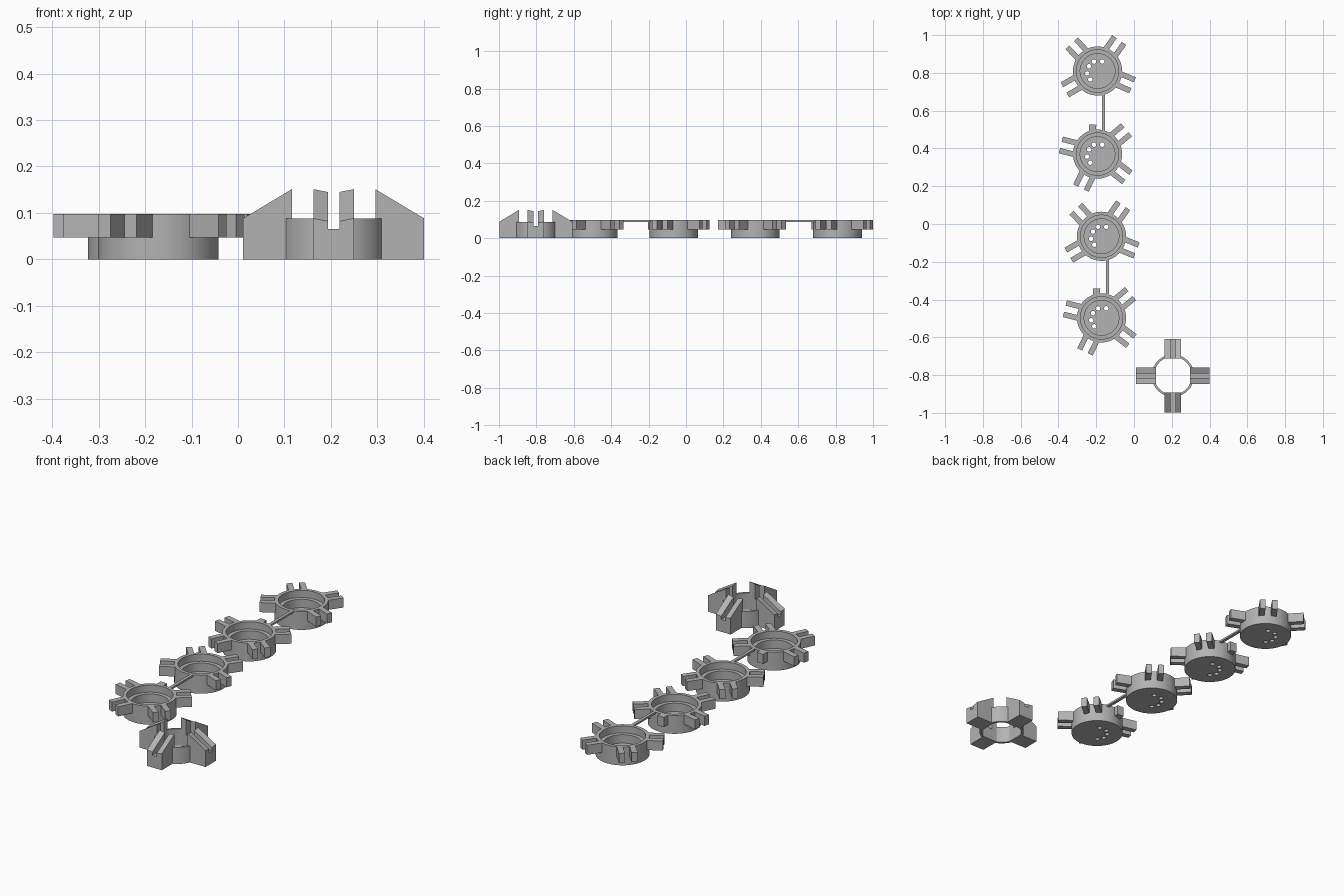
import bpy, bmesh, math
from mathutils import Matrix, Vector

if "Cube" in bpy.data.objects:
    bpy.data.objects.remove(bpy.data.objects["Cube"])

grey = bpy.data.materials.new("plain_grey")
grey.diffuse_color = (0.45, 0.45, 0.45, 1)
grey.use_nodes = True
grey.node_tree.nodes["Principled BSDF"].inputs["Base Color"].default_value = grey.diffuse_color


def add(name, bm, loc=(0, 0, 0), rot=0):
    bmesh.ops.remove_doubles(bm, verts=bm.verts, dist=1e-5)
    bmesh.ops.recalc_face_normals(bm, faces=bm.faces)
    me = bpy.data.meshes.new(name)
    bm.to_mesh(me)
    bm.free()
    me.materials.append(grey)
    return place(name, me, loc, rot)


def place(name, me, loc, rot=0):
    ob = bpy.data.objects.new(name, me)
    ob.location = loc
    ob.rotation_euler[2] = rot
    bpy.context.collection.objects.link(ob)
    return ob


def revolve(profile, closed, steps=72):
    """Spin (radius, z) points around the z axis."""
    bm = bmesh.new()
    vs = [bm.verts.new((r, 0, z)) for r, z in profile]
    es = [bm.edges.new(p) for p in zip(vs, vs[1:])]
    if closed:
        es.append(bm.edges.new((vs[-1], vs[0])))
    bmesh.ops.spin(bm, geom=vs + es, axis=(0, 0, 1), cent=(0, 0, 0),
                   angle=math.tau, steps=steps, use_merge=True)
    return bm


def box(bm, x0, x1, y0, y1, z0, z1):
    size = Vector((x1 - x0, y1 - y0, z1 - z0))
    mid = Vector((x0 + x1, y0 + y1, z0 + z1)) / 2
    bmesh.ops.create_cube(bm, size=1, matrix=Matrix.Translation(mid) @ Matrix.Diagonal(size).to_4x4())


def cut(ob, bm):
    """Subtract a helper mesh and bake the result."""
    helper = add("cutter", bm)
    helper.hide_render = True
    mod = ob.modifiers.new("cut", 'BOOLEAN')
    mod.operation, mod.solver, mod.object = 'DIFFERENCE', 'EXACT', helper
    dg = bpy.context.evaluated_depsgraph_get()
    me = bpy.data.meshes.new_from_object(ob.evaluated_get(dg))
    ob.modifiers.clear()
    ob.data = me
    bpy.data.objects.remove(helper)


def smooth(ob):
    bpy.ops.object.select_all(action='DESELECT')
    ob.select_set(True)
    bpy.context.view_layer.objects.active = ob
    bpy.ops.object.shade_smooth_by_angle(angle=math.radians(30))


# Stepped cup with five small drain holes
TOP = 0.098
cup = add("cup_1", revolve([(0, 0), (.13, 0), (.13, TOP), (.112, TOP), (.112, .06),
                            (.092, .06), (.092, .015), (0, .015)], False))
holes = bmesh.new()
for x, y in [(-.019, .05), (.025, .05), (-.045, .025), (-.055, -.013), (-.038, -.045)]:
    bmesh.ops.create_cone(holes, cap_ends=True, segments=20, radius1=.012, radius2=.012,
                          depth=.08, matrix=Matrix.Translation((x, y, 0)))
cut(cup, holes)
smooth(cup)

# Paired prong mesh
prongs = bmesh.new()
for s in (-.031, .031):
    box(prongs, .116, .2, s - .0145, s + .0145, .047, TOP)
first = add("prong_pair", prongs)
prong_mesh = first.data
bpy.data.objects.remove(first)

# Four cups, alternating prong layouts
centres = [(-.193, .81), (-.193, .37), (-.172, -.065), (-.172, -.497)]
layouts = [(338, 55, 133, 210), (166, 244, 322, 40)]
for i, (x, y) in enumerate(centres):
    if i == 0:
        cup.location = (x, y, 0)
    else:
        place(f"cup_{i + 1}", cup.data, (x, y, 0))
    for j, a in enumerate(layouts[i % 2]):
        place(f"prong_pair_{i + 1}_{j + 1}", prong_mesh, (x, y, 0), math.radians(a))
    if i % 2:
        # Short stub beside the connecting strip
        bm = bmesh.new()
        box(bm, .116, .155, .012, .05, .047, TOP)
        add(f"stub_{i + 1}", bm, (x, y, 0), math.radians(88))
        # Thin strip joining this cup to the previous one
        bm = bmesh.new()
        box(bm, x + .024, x + .040, y + .122, centres[i - 1][1] - .122, .088, TOP)
        add(f"connecting_strip_{i + 1}", bm)

# Open ring, notched where the arm slots pass through
hub = (.206, -.803, 0)
SLOT = .0125
ring = add("ring", revolve([(.1, 0), (.112, 0), (.112, .088), (.1, .088)], True))
slots = bmesh.new()
for s in (-1, 1):
    box(slots, s * .14 - .06, s * .14 + .06, -SLOT, SLOT, .065, .2)
    box(slots, -SLOT, SLOT, s * .14 - .06, s * .14 + .06, .065, .2)
cut(ring, slots)
smooth(ring)
ring.location = hub

# Four sloped arms, each with a central slot
arm = bmesh.new()
profile = [(.09, 0), (.195, 0), (.195, .088), (.09, .151)]
for s in (-1, 1):
    sides = []
    for y, drop in ((SLOT * s, .006), (.0435 * s, 0)):
        sides.append([arm.verts.new((px, y, pz - (drop if pz > .05 else 0))) for px, pz in profile])
    a, b = sides
    arm.faces.new(a)
    arm.faces.new(b)
    for k in range(4):
        n = (k + 1) % 4
        arm.faces.new((a[k], a[n], b[n], b[k]))
box(arm, .09, .195, -SLOT, SLOT, 0, .065)
arm_1 = add("arm_1", arm, hub)
for k in range(1, 4):
    place(f"arm_{k + 1}", arm_1.data, hub, k * math.pi / 2)
